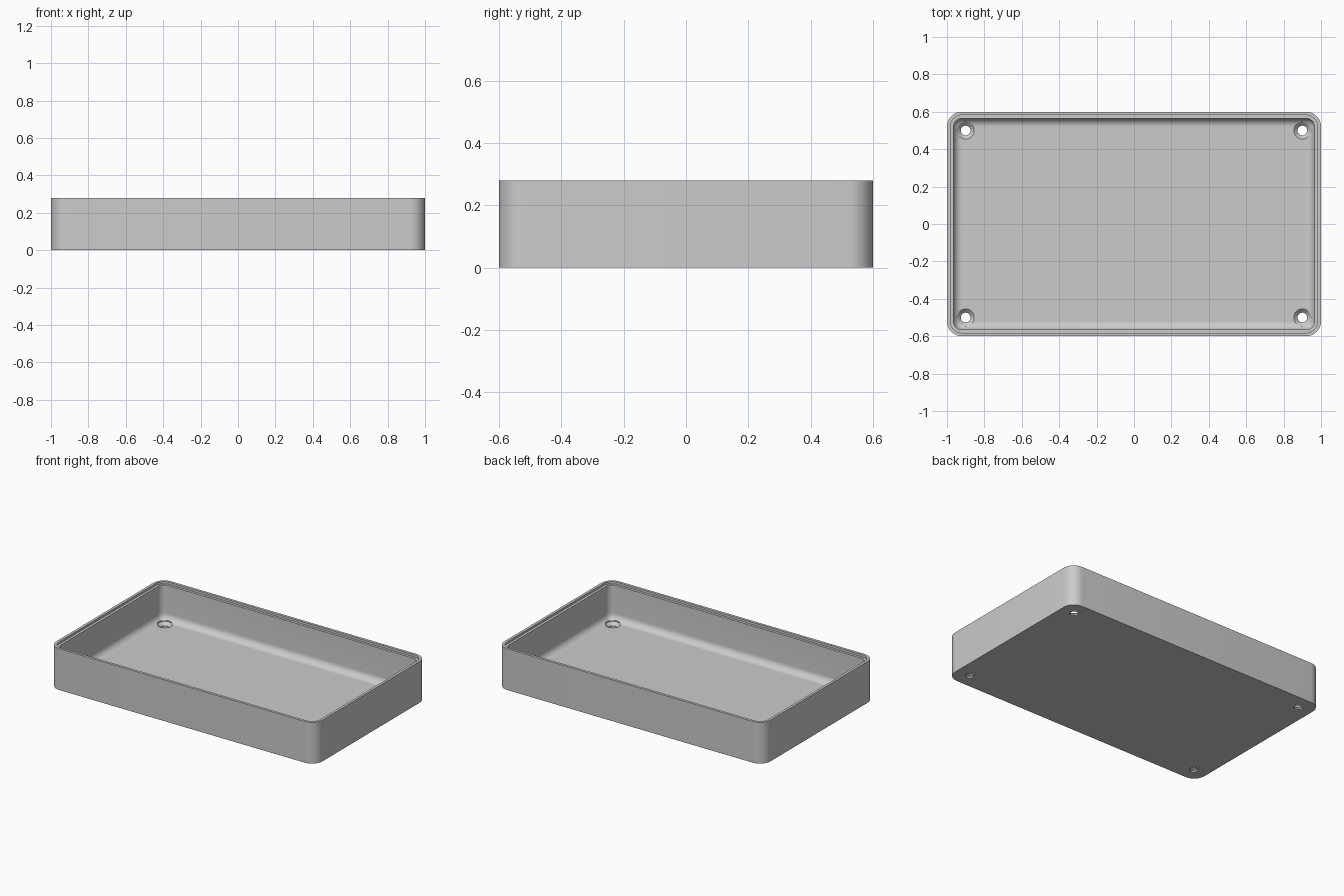
import bpy
import bmesh
from math import sin, cos, pi
from mathutils import Vector

if "Cube" in bpy.data.objects:
    bpy.data.objects.remove(bpy.data.objects["Cube"], do_unlink=True)

HALF_X, HALF_Y, HEIGHT = 1.0, 0.6, 0.28
CORNER, WALL, FLOOR, FILLET = 0.08, 0.035, 0.03, 0.045
SEGMENTS = 10

grey = bpy.data.materials.new("plain grey")
grey.use_nodes = True
colour = (0.6, 0.6, 0.6, 1)
grey.diffuse_color = colour
grey.node_tree.nodes["Principled BSDF"].inputs["Base Color"].default_value = colour


def make_object(name, bm):
    bmesh.ops.recalc_face_normals(bm, faces=bm.faces)
    mesh = bpy.data.meshes.new(name)
    bm.to_mesh(mesh)
    bm.free()
    mesh.materials.append(grey)
    obj = bpy.data.objects.new(name, mesh)
    bpy.context.collection.objects.link(obj)
    return obj


def rounded_ring(bm, inset, z):
    """Loop of vertices around a rounded rectangle."""
    radius = max(CORNER - inset, 0.001)
    cx, cy = HALF_X - inset - radius, HALF_Y - inset - radius
    ring = []
    for k, (sx, sy) in enumerate([(1, 1), (-1, 1), (-1, -1), (1, -1)]):
        for i in range(SEGMENTS + 1):
            a = (k + i / SEGMENTS) * pi / 2
            ring.append(bm.verts.new((sx * cx + radius * cos(a),
                                      sy * cy + radius * sin(a), z)))
    return ring


def loft(bm, rings):
    for low, high in zip(rings, rings[1:]):
        n = len(low)
        for i in range(n):
            j = (i + 1) % n
            bm.faces.new((low[i], low[j], high[j], high[i]))


# Tray section: outer wall, rim, inner ledge, inner wall, floor fillet
section = [(0, 0), (0, HEIGHT), (0.018, HEIGHT),
           (0.018, HEIGHT - 0.015), (WALL, HEIGHT - 0.015)]
for i in range(SEGMENTS + 1):
    a = i / SEGMENTS * pi / 2
    section.append((WALL + FILLET * (1 - cos(a)), FLOOR + FILLET * (1 - sin(a))))

bm = bmesh.new()
rings = [rounded_ring(bm, inset, z) for inset, z in section]
loft(bm, rings)
bm.faces.new(rings[0])
bm.faces.new(rings[-1])
tray = make_object("tray", bm)

# Countersunk screw holes: straight bore, cone, clearance above the fillet
bm = bmesh.new()
for sx in (-1, 1):
    for sy in (-1, 1):
        centre = Vector((0.9 * sx, 0.5 * sy, 0))
        circles = []
        for radius, z in [(0.026, -0.05), (0.026, 0.01), (0.046, FLOOR), (0.046, 0.12)]:
            circles.append([bm.verts.new(centre + Vector((radius * cos(i * pi / 16),
                                                          radius * sin(i * pi / 16), z)))
                            for i in range(32)])
        loft(bm, circles)
        bm.faces.new(circles[0])
        bm.faces.new(circles[-1])
cutter = make_object("hole_cutter", bm)
cutter.hide_render = True

holes = tray.modifiers.new("screw holes", "BOOLEAN")
holes.operation = "DIFFERENCE"
holes.solver = "EXACT"
holes.object = cutter
bpy.context.view_layer.objects.active = tray
bpy.ops.object.select_all(action="DESELECT")
tray.select_set(True)
bpy.ops.object.modifier_apply(modifier=holes.name)
bpy.data.objects.remove(cutter, do_unlink=True)
bpy.ops.object.shade_smooth_by_angle(angle=pi / 6)
